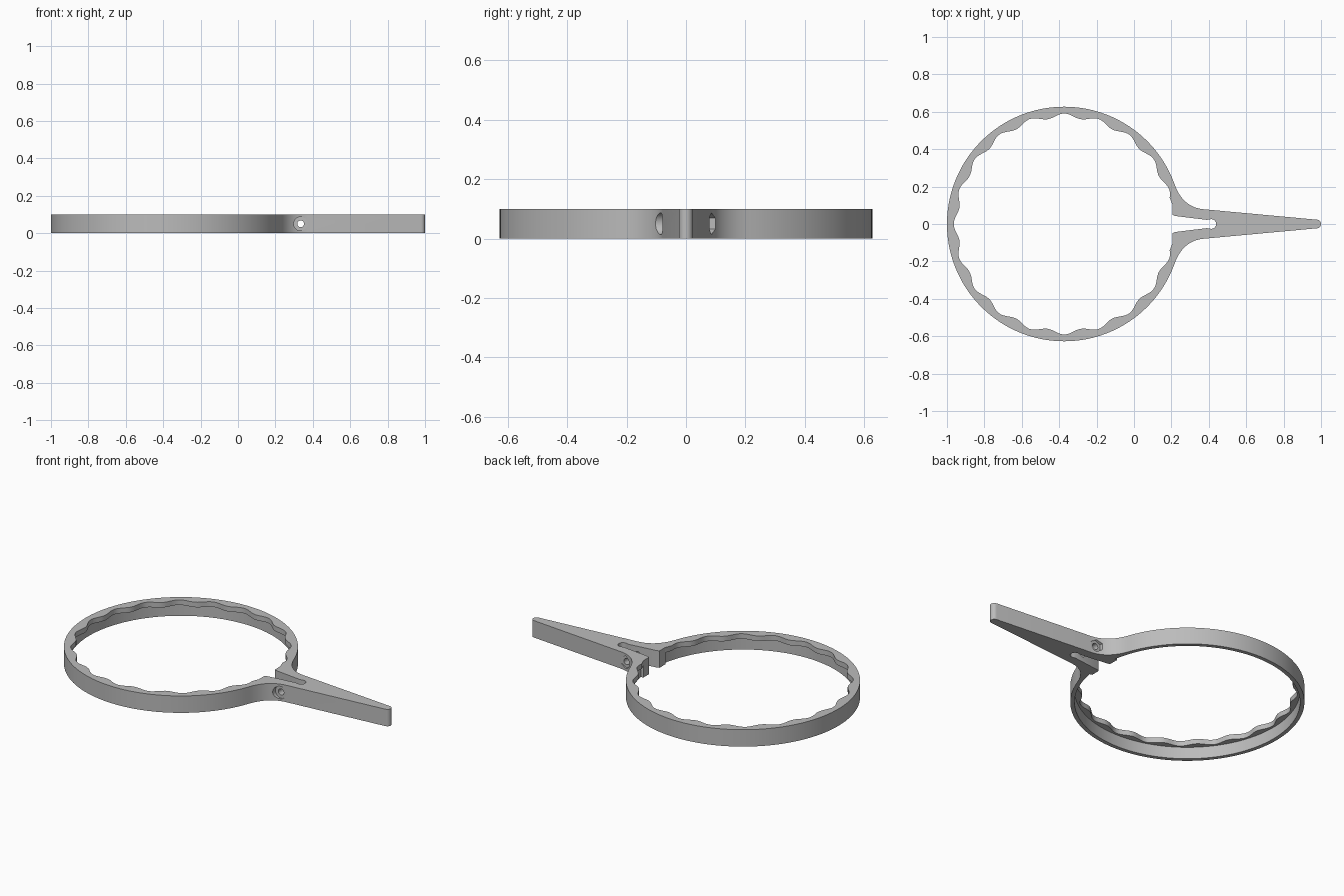
import bpy, bmesh
from math import sin, cos, radians, pi
from mathutils import Vector

if "Cube" in bpy.data.objects:
    bpy.data.objects.remove(bpy.data.objects["Cube"])

CX, OUTER, WALL, HEIGHT = -0.373, 0.627, 0.604, 0.1
BOLT_X, BOLT_Z, BOLT_FLOOR = 0.335, 0.05, 0.076

grey = bpy.data.materials.new("plain grey")
grey.use_nodes = True
grey.diffuse_color = (0.5, 0.5, 0.5, 1)
grey.node_tree.nodes["Principled BSDF"].inputs["Base Color"].default_value = (0.5, 0.5, 0.5, 1)


def polar(r, deg, cx=CX):
    return (cx + r * cos(radians(deg)), r * sin(radians(deg)))


def prism(name, outline, z0, z1):
    """Extrude a flat outline straight up."""
    bm = bmesh.new()
    face = bm.faces.new([bm.verts.new((x, y, z0)) for x, y in outline])
    top = bmesh.ops.extrude_face_region(bm, geom=[face])["geom"]
    verts = [v for v in top if isinstance(v, bmesh.types.BMVert)]
    bmesh.ops.translate(bm, verts=verts, vec=(0, 0, z1 - z0))
    bmesh.ops.recalc_face_normals(bm, faces=bm.faces)
    mesh = bpy.data.meshes.new(name)
    bm.to_mesh(mesh)
    bm.free()
    mesh.materials.append(grey)
    obj = bpy.data.objects.new(name, mesh)
    bpy.context.collection.objects.link(obj)
    return obj


def y_cutter(name, sides, radius, y0, y1):
    """Cylinder along y through the bolt axis."""
    bpy.ops.mesh.primitive_cylinder_add(
        vertices=sides, radius=radius, depth=y1 - y0,
        location=(BOLT_X, (y0 + y1) / 2, BOLT_Z), rotation=(pi / 2, 0, 0))
    obj = bpy.context.object
    obj.name = name
    obj.data.materials.append(grey)
    return obj


# Outer edge of the upper half: ring, fillet, tapered handle, round tip
half = [polar(OUTER, a) for a in range(180, 19, -2)]
start, mid, end = Vector(half[-1]), Vector((0.26, 0.09)), Vector((0.37, 0.079))
for i in range(1, 17):
    t = i / 16
    half.append(tuple(start * (1 - t) ** 2 + mid * 2 * t * (1 - t) + end * t * t))
half += [polar(0.023, a, 0.977) for a in range(85, -1, -17)]
outer = half + [(x, -y) for x, y in half[-2:0:-1]]

# Inner edge of the upper half: tapered slot, jaw, scalloped lip
inner = [polar(0.026, a, 0.413) for a in range(0, 109, 12)]
inner += [(0.39, 0.022), (0.22, 0.043), (0.207, 0.048), (0.207, 0.1)]
inner += [polar(0.579 + 0.012 * cos(radians(20 * a)), a)
          for a in [14 + 1.5 * i for i in range(111)]]
inner = [(x, y) for x, y in inner] + [(x, -y) for x, y in inner[:0:-1]]

body = prism("clamp_ring_with_handle", outer, 0, HEIGHT)
cutters = [
    prism("inside_cutter", inner, -0.1, 0.2),
    # Thins the wall below the scalloped lip, leaving the jaws full height
    prism("wall_cutter", [(CX, 0)] + [polar(WALL, a) for a in range(10, 351, 2)], -0.1, 0.07),
    y_cutter("bolt_hole_cutter", 32, 0.018, -0.3, 0.3),
    y_cutter("bolt_head_cutter", 40, 0.037, -0.2, -BOLT_FLOOR),
    y_cutter("nut_cutter", 6, 0.037, BOLT_FLOOR, 0.2),
]

bpy.context.view_layer.objects.active = body
for cutter in cutters:
    cutter.hide_render = True
    cut = body.modifiers.new(cutter.name, "BOOLEAN")
    cut.operation, cut.solver, cut.object = "DIFFERENCE", "EXACT", cutter
    bpy.ops.object.modifier_apply(modifier=cut.name)
    bpy.data.objects.remove(cutter)

bpy.ops.object.select_all(action="DESELECT")
body.select_set(True)
bpy.ops.object.shade_smooth_by_angle(angle=radians(30))
